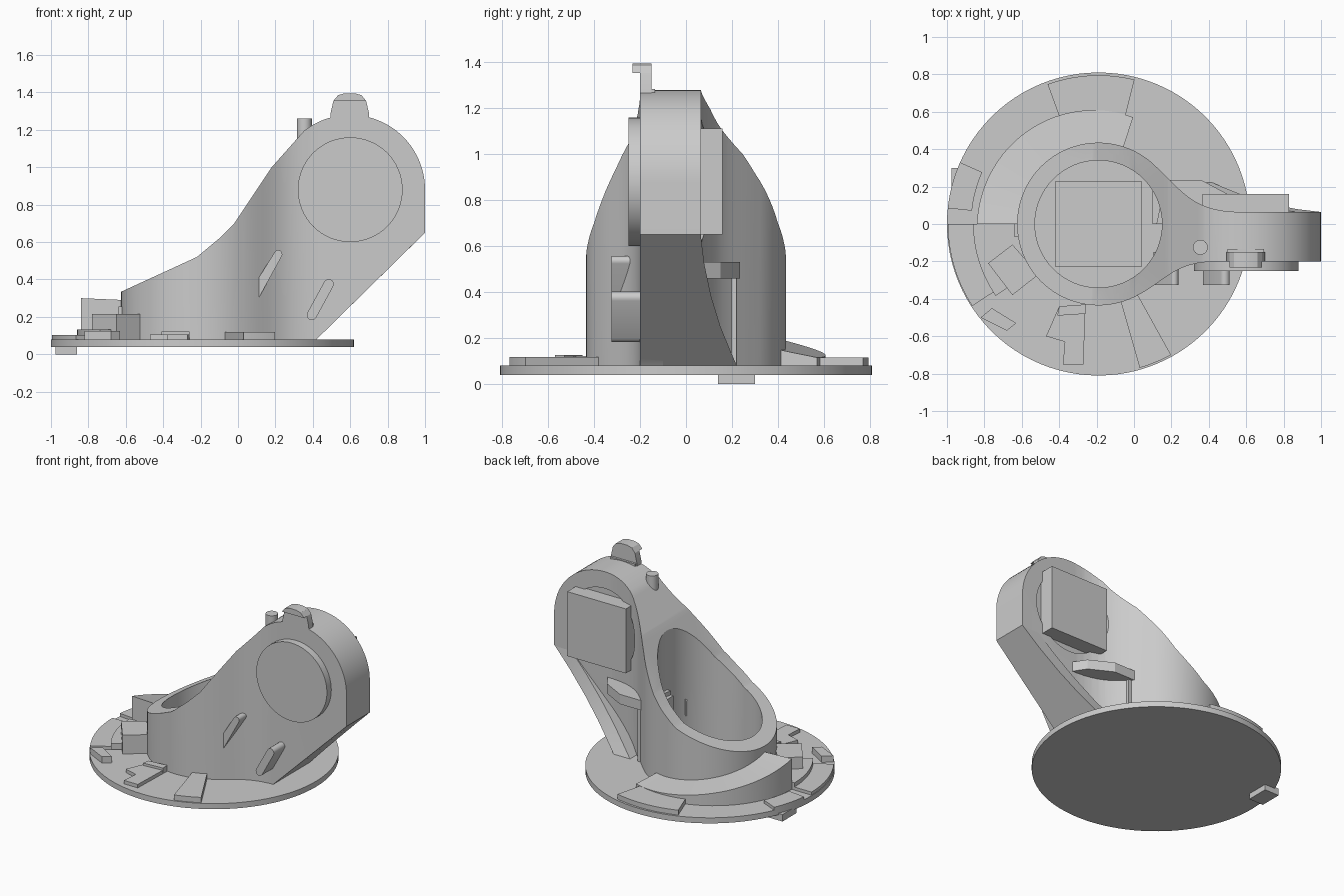
import bpy, bmesh
from math import sin, cos, pi, radians
from mathutils import Vector
from mathutils.geometry import interpolate_bezier

if "Cube" in bpy.data.objects:
    bpy.data.objects.remove(bpy.data.objects["Cube"])

CX = -0.19          # centre of the base and the collar
DIAL = (0.6, 0.88)  # centre of the arm head, in x and z


def finish(name, bm):
    bmesh.ops.recalc_face_normals(bm, faces=bm.faces[:])
    me = bpy.data.meshes.new(name)
    bm.to_mesh(me)
    bm.free()
    ob = bpy.data.objects.new(name, me)
    bpy.context.collection.objects.link(ob)
    return ob


def loft(name, rings):
    bm = bmesh.new()
    rows = [[bm.verts.new(p) for p in r] for r in rings]
    n = len(rows[0])
    for a, b in zip(rows, rows[1:]):
        for i in range(n):
            j = (i + 1) % n
            bm.faces.new((a[i], a[j], b[j], b[i]))
    bm.faces.new(rows[0])
    bm.faces.new(rows[-1][::-1])
    return finish(name, bm)


def prism(name, pts, lo, hi, axis='z'):
    place = {'z': lambda u, v, w: (u, v, w),
             'y': lambda u, v, w: (u, w, v),
             'x': lambda u, v, w: (w, u, v)}[axis]
    return loft(name, [[place(u, v, w) for u, v in pts] for w in (lo, hi)])


def arc(c, r, a0, a1, n):
    return [(c[0] + r * cos(radians(a0 + (a1 - a0) * i / n)),
             c[1] + r * sin(radians(a0 + (a1 - a0) * i / n))) for i in range(n + 1)]


def circle(c, r, n=64):
    return arc(c, r, 0, 360, n)[:-1]


def rect(x0, x1, y0, y1):
    return [(x0, y0), (x1, y0), (x1, y1), (x0, y1)]


def sector(name, a0, a1, r0, r1, z0, z1):
    return prism(name, arc((CX, 0), r1, a0, a1, 20) + arc((CX, 0), r0, a1, a0, 20), z0, z1)


def capsule(p, q, r):
    d = Vector(q) - Vector(p)
    a = Vector((1, 0)).angle_signed(d) * -180 / pi
    return arc(q, r, a - 90, a + 90, 8) + arc(p, r, a + 90, a + 270, 8)


def bezier(*pts, n=12):
    return [(v.x, v.y) for v in interpolate_bezier(*[Vector((*p, 0)) for p in pts], n)]


def boolean(ob, cutter, op):
    m = ob.modifiers.new(op, 'BOOLEAN')
    m.object, m.operation, m.solver = cutter, op, 'EXACT'
    bpy.context.view_layer.objects.active = ob
    bpy.ops.object.modifier_apply(modifier=m.name)
    bpy.data.objects.remove(cutter)


# Collar and arm: plan outline cut by the side outline
plan = arc((CX, 0), 0.435, 48, 300, 64)
plan += bezier((0.04, -0.37), (0.17, -0.30), (0.22, -0.2), (0.45, -0.2))
plan += [(1.02, -0.2), (1.02, 0.065)]
plan += bezier((0.54, 0.065), (0.3, 0.075), (0.25, 0.19), (0.12, 0.305))
body = prism("collar_and_arm", plan, 0.06, 1.5)
side = [(0.40, 0.05), (0.42, 0.08), (1.0, 0.65)] + arc(DIAL, 0.4, 0, 128, 32)
side += [(0.18, 1.0), (-0.02, 0.7), (-0.1, 0.62), (-0.22, 0.52), (-0.63, 0.332), (-0.7, 0.05)]
boolean(body, prism("side_cutter", side, -0.7, 0.7, 'y'), 'INTERSECT')
boolean(body, prism("bore_cutter", circle((CX, 0), 0.34), 0.1, 1.6), 'DIFFERENCE')
boolean(body, prism("recess_cutter", circle(DIAL, 0.28), 0.05, 0.5, 'y'), 'DIFFERENCE')
prism("bore_floor_plate", rect(-0.42, 0.04, -0.23, 0.23), 0.09, 0.115)

# Base disc with the locating tab under its edge
prism("base_disc", circle((CX, 0), 0.81, 96), 0.04, 0.08)
prism("locating_tab", rect(-0.975, -0.86, 0.14, 0.30), 0.0, 0.05)
sector("tab_pad", 156, 174, 0.68, 0.81, 0.05, 0.102)

# Spiral ramp around the rear of the collar
ramp = []
for i in range(25):
    t = i / 24
    a = radians(72 + 108 * t)
    c, s = cos(a), sin(a)
    rise = t ** 1.8
    r = 0.60 + 0.05 * t
    ramp.append([(CX + k * c, k * s, z) for k, z in
                 ((0.42, 0.07), (r, 0.07), (r, 0.115 + 0.185 * rise), (0.42, 0.15 + 0.14 * rise))])
loft("spiral_ramp", ramp)

# Raised pads on the base
sector("rear_pad", 76, 110, 0.42, 0.795, 0.07, 0.115)
sector("front_pad", -74, -61, 0.40, 0.80, 0.07, 0.118)
sector("left_pad", 180, 213, 0.42, 0.805, 0.07, 0.102)
sector("left_upper_pad", 180, 215, 0.42, 0.67, 0.09, 0.132)
prism("left_block", [(-0.78, -0.21), (-0.65, -0.11), (-0.51, -0.27), (-0.65, -0.38)], 0.08, 0.215)
prism("small_block", [(-0.82, -0.5), (-0.76, -0.45), (-0.63, -0.53), (-0.68, -0.57)], 0.07, 0.125)
prism("bracket_plate", [(-0.40, -0.44), (-0.26, -0.43), (-0.27, -0.75), (-0.38, -0.75),
                        (-0.37, -0.63), (-0.47, -0.60)], 0.07, 0.105)
prism("bracket_rib", [(-0.40, -0.44), (-0.26, -0.43), (-0.26, -0.48), (-0.41, -0.49)], 0.09, 0.122)
prism("collar_stud", rect(-0.64, -0.60, -0.07, 0.02), 0.1, 0.255)

# Dial at the front and square block at the rear of the head
prism("front_dial", circle(DIAL, 0.28), -0.25, -0.19, 'y')
prism("rear_block", rect(0.365, 0.83, 0.65, 1.112), 0.03, 0.16, 'y')

# Flared strut, roof and wall of the pocket behind the arm
strut = []
for z, y in ((0.07, 0.225), (0.14, 0.195), (0.25, 0.15), (0.38, 0.11), (0.52, 0.08), (0.65, 0.064)):
    x = 0.42 + (z - 0.08) * 1.018
    strut.append([(x - 0.13, -0.1, z), (x, -0.1, z), (x, y, z), (x - 0.13, y, z)])
loft("rear_strut", strut)
prism("pocket_roof", [(0.12, 0), (0.17, 0.235), (0.36, 0.235), (0.52, 0.15), (0.62, 0.0)], 0.46, 0.53)
prism("pocket_wall", rect(0.1, 0.23, 0, 0.22), 0.07, 0.5)

# Slanted pegs on the front face
prism("upper_peg", [(0.105, 0.29)] + arc((0.215, 0.535), 0.022, -30, 150, 8) + [(0.105, 0.4)],
      -0.325, -0.15, 'y')
prism("lower_peg", capsule((0.395, 0.21), (0.485, 0.375), 0.027), -0.325, -0.15, 'y')

# Pin and hooked clip on top of the head
prism("top_pin", circle((0.355, -0.125), 0.04, 24), 1.1, 1.26)
clip = [(0.49, 1.22), (0.495, 1.29), (0.51, 1.355), (0.535, 1.385), (0.57, 1.395)]
clip += [(1.195 - x, z) for x, z in reversed(clip)]
prism("clip_web", clip, -0.2, -0.15, 'y')
prism("clip_foot", rect(0.5, 0.695, -0.2, -0.135), 1.22, 1.285)
hook = clip[1:-1]
inner = [(0.65, 1.30), (0.645, 1.36), (0.55, 1.36), (0.545, 1.30)]
lip = [(x, z) for x, z in hook if z > 1.35]
prism("clip_hook", lip, -0.232, -0.19, 'y')

# Smooth the round sides, keep the edges sharp
bpy.ops.object.select_all(action='DESELECT')
for ob in bpy.context.scene.objects:
    ob.select_set(True)
bpy.context.view_layer.objects.active = body
bpy.ops.object.shade_smooth_by_angle(angle=radians(25))
